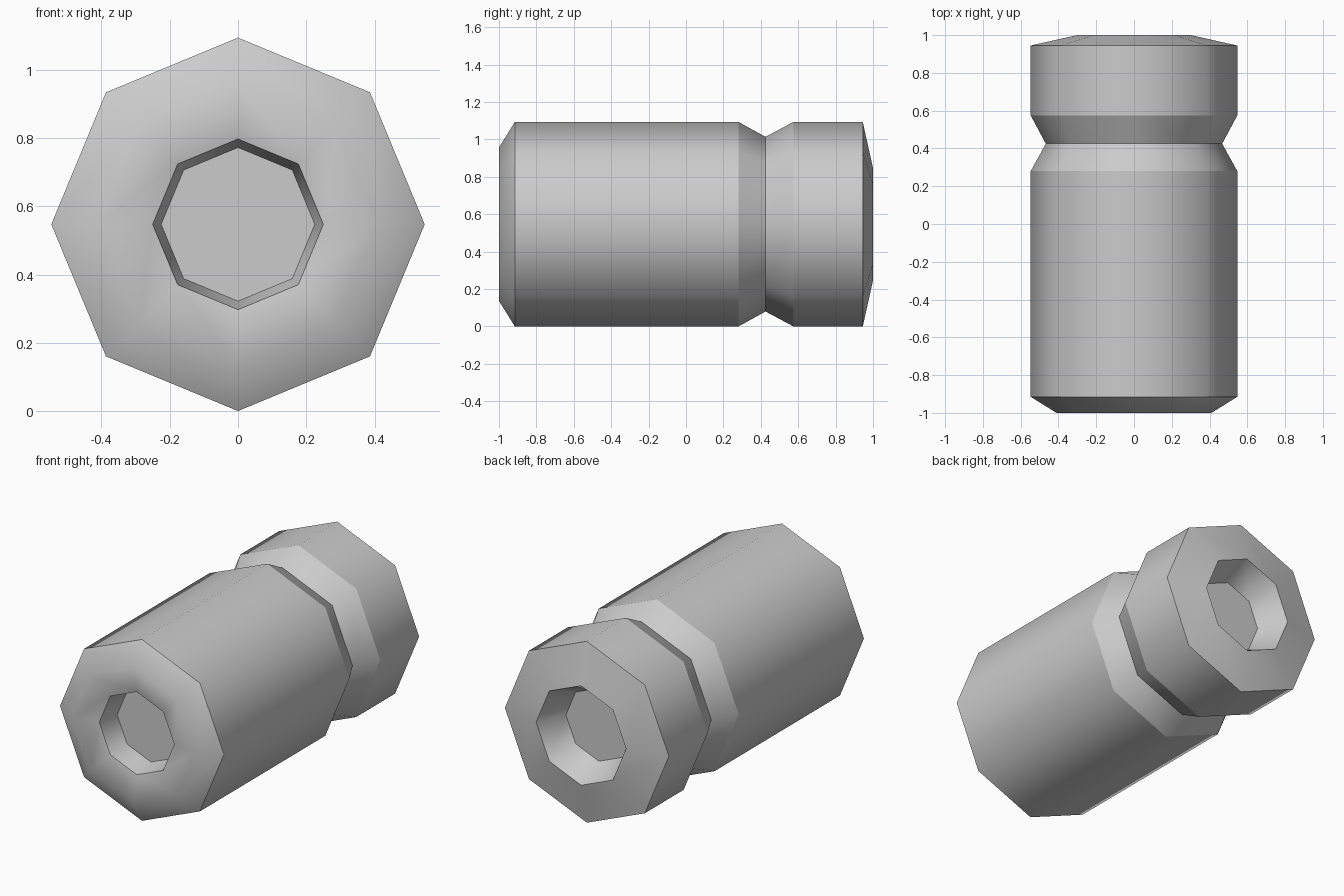
import bpy, bmesh, math

if "Cube" in bpy.data.objects:
    bpy.data.objects.remove(bpy.data.objects["Cube"])

SIDES = 8
CENTRE_Z = 0.547

# Profile along the barrel: (y, radius, ring is a crisp edge)
PROFILE = [
    (-0.83, 0.225, True),    # front recess floor
    (-0.965, 0.25, True),    # front recess rim
    (-1.0, 0.41, False),     # rounded front lip
    (-0.915, 0.547, True),   # front shoulder
    (0.28, 0.547, True),     # groove start
    (0.425, 0.467, True),    # groove bottom
    (0.575, 0.547, True),    # groove end
    (0.945, 0.547, True),    # back shoulder
    (1.0, 0.30, True),       # back recess rim
    (0.83, 0.22, True),      # back recess floor
]


def ring(bm, y, radius):
    return [bm.verts.new((radius * math.cos(math.tau * i / SIDES), y,
                          CENTRE_Z + radius * math.sin(math.tau * i / SIDES)))
            for i in range(SIDES)]


# Octagonal barrel turned around the y axis
bm = bmesh.new()
rings = [ring(bm, y, r) for y, r, _ in PROFILE]
for a, b in zip(rings, rings[1:]):
    for i in range(SIDES):
        j = (i + 1) % SIDES
        bm.faces.new((a[i], a[j], b[j], b[i]))

# Recess floors
bm.faces.new(rings[0])
bm.faces.new(rings[-1])
bmesh.ops.recalc_face_normals(bm, faces=bm.faces[:])

# Smooth around the barrel, crisp at the profile corners
for f in bm.faces:
    f.smooth = True
for verts, (_, _, crisp) in zip(rings, PROFILE):
    for i in range(SIDES):
        edge = bm.edges.get((verts[i], verts[(i + 1) % SIDES]))
        edge.smooth = not crisp

mesh = bpy.data.meshes.new("grooved_barrel")
bm.to_mesh(mesh)
bm.free()
barrel = bpy.data.objects.new("grooved_barrel", mesh)
bpy.context.collection.objects.link(barrel)
